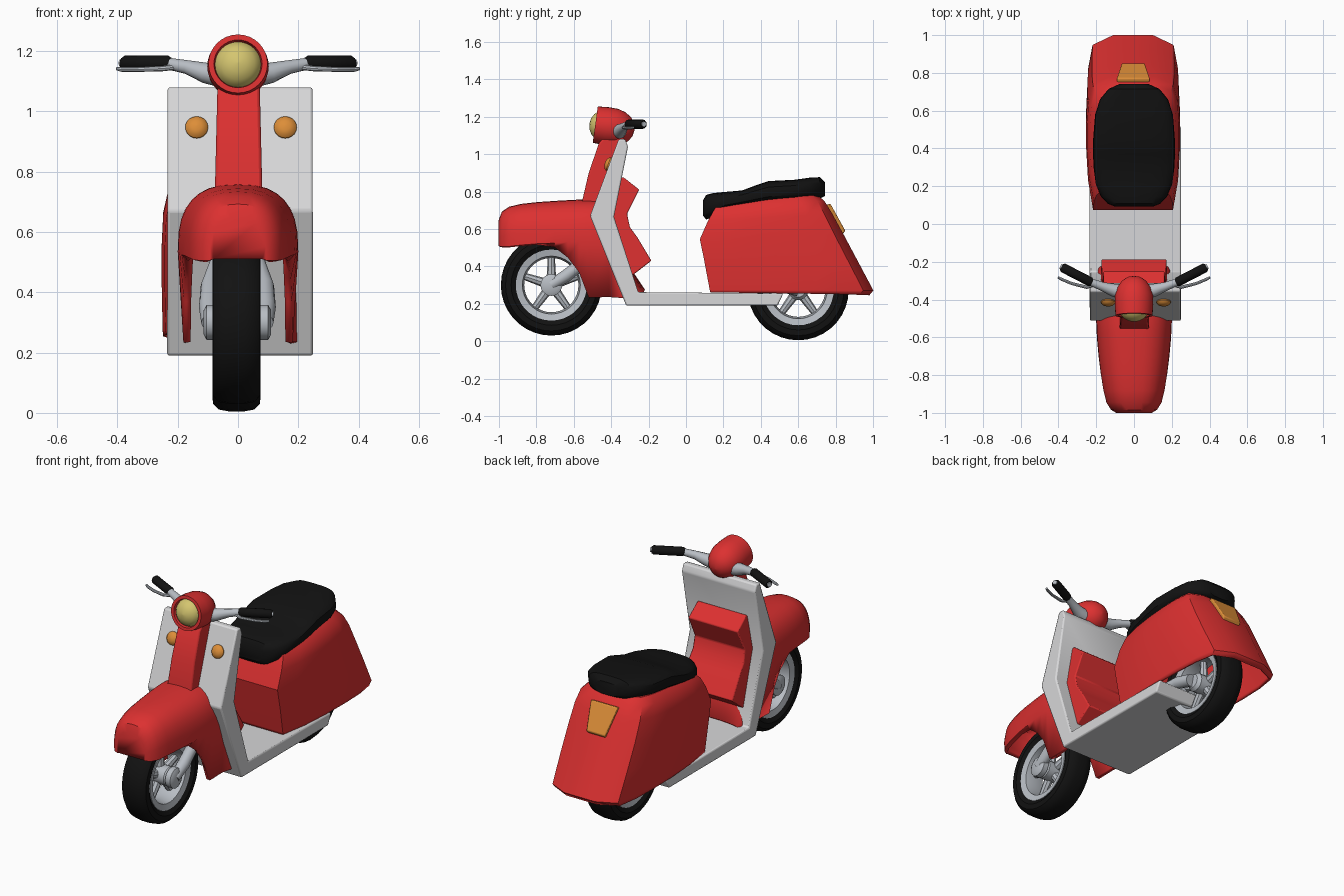
import bpy, bmesh, math
from mathutils import Vector, Matrix


def material(name, rgb):
    m = bpy.data.materials.new(name)
    m.diffuse_color = (*rgb, 1)
    return m


RED = material("red paint", (0.72, 0.03, 0.03))
PALE = material("pale grey paint", (0.68, 0.68, 0.69))
METAL = material("grey metal", (0.48, 0.51, 0.55))
BLACK = material("black rubber", (0.006, 0.006, 0.006))
AMBER = material("amber lens", (0.72, 0.27, 0.04))
GLASS = material("lamp glass", (0.66, 0.56, 0.16))


def loft(name, rings, mat, closed=True, caps=(True, True), loop=False, bevel=0, shell=0):
    """Skin a list of equal-length rings of points."""
    bm = bmesh.new()
    rows = [[bm.verts.new(p) for p in r] for r in rings]
    n = len(rows[0])
    for i in range(len(rows) if loop else len(rows) - 1):
        a, b = rows[i], rows[(i + 1) % len(rows)]
        for j in range(n if closed else n - 1):
            k = (j + 1) % n
            bm.faces.new((a[j], a[k], b[k], b[j]))
    if not loop:
        for flag, r in zip(caps, (rows[0], rows[-1])):
            if flag:
                bm.faces.new(r)
    bmesh.ops.recalc_face_normals(bm, faces=bm.faces)
    me = bpy.data.meshes.new(name)
    bm.to_mesh(me)
    bm.free()
    me.materials.append(mat)
    ob = bpy.data.objects.new(name, me)
    bpy.context.collection.objects.link(ob)
    if shell:
        s = ob.modifiers.new("shell", 'SOLIDIFY')
        s.thickness, s.offset = shell, 0
    if bevel:
        b = ob.modifiers.new("bevel", 'BEVEL')
        b.width, b.segments, b.limit_method = bevel, 2, 'ANGLE'
    return ob


def prism(name, profile, w0, w1, mat, cx=0, bevel=0):
    """Side profile (y, z) given thickness in x; half-width runs w0 (low) to w1 (high)."""
    lo, hi = min(p[1] for p in profile), max(p[1] for p in profile)
    half = lambda z: w0 + (w1 - w0) * (z - lo) / (hi - lo)
    rings = [[(cx + s * half(z), y, z) for y, z in profile] for s in (-1, 1)]
    return loft(name, rings, mat, bevel=bevel)


def lathe(name, profile, origin, axis, mat, n=32, loop=False):
    """Revolve (radius, distance) pairs about an axis."""
    rot = Vector(axis).to_track_quat('Z', 'Y').to_matrix()
    rings = [[Vector(origin) + rot @ Vector((r * math.cos(2 * math.pi * i / n),
                                             r * math.sin(2 * math.pi * i / n), d))
              for i in range(n)] for r, d in profile]
    return loft(name, rings, mat, loop=loop)


def tube(name, pts, radii, mat, n=12):
    pts = [Vector(p) for p in pts]
    rings = []
    for i, p in enumerate(pts):
        d = pts[min(i + 1, len(pts) - 1)] - pts[max(i - 1, 0)]
        rot = d.to_track_quat('Z', 'Y').to_matrix()
        rings.append([p + rot @ Vector((radii[i] * math.cos(2 * math.pi * k / n),
                                        radii[i] * math.sin(2 * math.pi * k / n), 0)) for k in range(n)])
    return loft(name, rings, mat)


def power(v, e):
    return math.copysign(abs(v) ** e, v)


# Wheels: tyre, rim, five spokes and hub
def wheel(name, y, z):
    c = (-0.005, y, z)
    tyre = [(0.185, -0.06), (0.215, -0.08), (0.245, -0.078), (0.264, -0.058), (0.27, -0.025),
            (0.27, 0.025), (0.264, 0.058), (0.245, 0.078), (0.215, 0.08), (0.185, 0.06)]
    lathe(name + "_tyre", tyre, c, (1, 0, 0), BLACK, 36, True)
    rim = [(0.19, -0.068), (0.155, -0.06), (0.145, 0), (0.155, 0.06), (0.19, 0.068)]
    lathe(name + "_rim", rim, c, (1, 0, 0), METAL, 36, True)
    lathe(name + "_hub", [(0.04, -0.08), (0.055, -0.06), (0.055, 0.06), (0.04, 0.08)], c, (1, 0, 0), METAL, 20)
    for i in range(5):
        a = 2 * math.pi * i / 5 + math.pi / 2
        d = Vector((0, math.cos(a), math.sin(a)))
        tube(name + "_spoke", [Vector(c) + d * 0.03, Vector(c) + d * 0.165], [0.026, 0.018], METAL, 8)


FY, FZ, RY, RZ = -0.72, 0.30, 0.60, 0.275
wheel("front_wheel", FY, FZ)
wheel("rear_wheel", RY, RZ)

# Fork and swing arms beside the wheels
for s in (-1, 1):
    x = s * 0.09 - 0.002
    tube("fork_arm", [(x, FY, FZ), (x * 1.04, -0.64, 0.35), (x, -0.55, 0.42), (x * 0.8, -0.44, 0.50)],
         [0.03, 0.034, 0.032, 0.02], METAL)
    lathe("fork_hub", [(0.058, -0.02), (0.058, 0.012), (0.04, 0.022)], (x, FY, FZ), (s, 0, 0), METAL, 20)
    tube("swing_arm", [(x, RY, RZ), (x * 1.1, 0.5, 0.30), (x * 1.1, 0.3, 0.30)],
         [0.035, 0.035, 0.04], METAL)

# Leg shield and floor in one bent section
shield = [(-0.36, 1.08), (-0.513, 0.67), (-0.32, 0.19), (0.49, 0.19), (0.52, 0.255),
          (-0.255, 0.262), (-0.385, 0.665), (-0.31, 1.04), (-0.325, 1.08)]
prism("leg_shield_and_floor", shield, 0.242, 0.240, PALE, cx=0.007, bevel=0.008)

# Moulded panel on the rider's side of the shield
panel = [(-0.35, 0.87), (-0.335, 0.877), (-0.25, 0.81), (-0.315, 0.68), (-0.30, 0.61), (-0.26, 0.555),
         (-0.185, 0.43), (-0.295, 0.345), (-0.34, 0.36), (-0.42, 0.665)]
prism("inner_panel", panel, 0.175, 0.16, RED, bevel=0.006)

# Steering column cover
column = [(-0.44, 1.09), (-0.465, 1.06), (-0.52, 0.90), (-0.555, 0.75), (-0.56, 0.68),
          (-0.46, 0.68), (-0.37, 0.90), (-0.33, 1.09)]
prism("steering_column", column, 0.08, 0.07, RED, cx=0.002, bevel=0.01)

# Front mudguard: arch sections with straight skirts (y, half-width, top, bottom)
stations = [(-0.99, 0.09, 0.645, 0.513), (-0.975, 0.115, 0.685, 0.513), (-0.94, 0.137, 0.708, 0.515),
            (-0.88, 0.152, 0.722, 0.522), (-0.79, 0.166, 0.732, 0.528), (-0.70, 0.176, 0.738, 0.51),
            (-0.63, 0.182, 0.742, 0.45), (-0.57, 0.186, 0.745, 0.37), (-0.52, 0.188, 0.746, 0.235),
            (-0.41, 0.188, 0.742, 0.238), (-0.33, 0.186, 0.42, 0.24), (-0.23, 0.18, 0.27, 0.245)]
rings = []
for y, w, top, bot in stations:
    base = max(bot, top - 0.21)
    arch = []
    for i in range(17):
        a = math.pi * i / 16
        arch.append((w * power(math.cos(a), 0.75), y, base + (top - base) * power(math.sin(a), 0.75)))
    rings.append([(w * 0.9, y, bot - 0.001)] + arch + [(-w * 0.9, y, bot - 0.001)])
loft("front_mudguard", rings, RED, closed=False, caps=(True, False), shell=0.024)

# Rear body: plan outlines stacked by height (z front, z back, y front, y back, half-width, tail ratio)
levels = [(0.262, 0.25, 0.135, 0.975, 0.236, 0.42), (0.275, 0.272, 0.132, 0.995, 0.238, 0.42),
          (0.42, 0.42, 0.105, 0.915, 0.241, 0.44), (0.545, 0.57, 0.08, 0.835, 0.241, 0.48),
          (0.64, 0.68, 0.122, 0.775, 0.236, 0.5), (0.70, 0.745, 0.155, 0.735, 0.222, 0.52),
          (0.73, 0.775, 0.18, 0.70, 0.19, 0.5)]
outline = [(0.86, 0), (0.96, 0.2), (1, 0.42), (1, 0.62), (0.97, 0.8), (0.88, 0.94)]
rings = []
for zf, zb, yf, yb, w, tail in levels:
    half = [(w * r, t) for r, t in outline] + [(w * tail, 1)]
    full = half + [(-x, t) for x, t in reversed(half)]
    rings.append([(x - 0.005, yf + (yb - yf) * t, zf + (zb - zf) * t) for x, t in full])
loft("rear_body", rings, RED, caps=(False, True), shell=0.014)

# Saddle: rounded sections (y, half-width, bottom, top)
saddle = [(0.092, 0.10, 0.67, 0.755), (0.108, 0.14, 0.65, 0.782), (0.145, 0.175, 0.665, 0.792),
          (0.21, 0.202, 0.70, 0.798), (0.30, 0.214, 0.72, 0.806), (0.37, 0.217, 0.73, 0.832),
          (0.44, 0.217, 0.74, 0.856), (0.58, 0.206, 0.752, 0.863), (0.66, 0.18, 0.76, 0.874),
          (0.715, 0.135, 0.762, 0.877), (0.742, 0.075, 0.775, 0.85)]
rings = []
for y, w, bot, top in saddle:
    ang = [2 * math.pi * i / 24 for i in range(24)]
    rings.append([(w * power(math.cos(a), 0.6), y,
                   (bot + top) / 2 + (top - bot) / 2 * power(math.sin(a), 0.6)) for a in ang])
loft("seat", rings, BLACK)

# Tail lamp: tapered slab on the sloping tail
lamp = [(0.72, 0.70), (0.75, 0.728), (0.772, 0.735), (0.852, 0.59), (0.838, 0.572), (0.80, 0.59)]
prism("tail_lamp", lamp, 0.058, 0.088, AMBER, cx=-0.004, bevel=0.006)

# Headlamp housing and glass, tipped slightly upward
face, back = (0, -0.485, 1.158), (0, 1, -0.14)
lathe("headlamp_housing", [(0.076, 0.02), (0.08, 0), (0.098, 0), (0.102, 0.06), (0.1, 0.11), (0.088, 0.15),
                           (0.065, 0.185), (0.035, 0.205), (0.001, 0.212)], face, back, RED)
lathe("headlamp_glass", [(0.001, -0.032), (0.03, -0.027), (0.055, -0.013), (0.07, 0.004), (0.077, 0.022)],
      face, back, GLASS)

for s in (-1, 1):
    # Handlebar, grip and brake lever
    tube("handlebar", [(s * 0.05, -0.36, 1.12), (s * 0.11, -0.35, 1.128), (s * 0.17, -0.33, 1.147),
                       (s * 0.24, -0.303, 1.16)], [0.042, 0.034, 0.023, 0.019], METAL)
    tube("grip", [(s * 0.222, -0.311, 1.16), (s * 0.232, -0.306, 1.16), (s * 0.375, -0.232, 1.16),
                  (s * 0.384, -0.227, 1.16)], [0.018, 0.025, 0.025, 0.018], BLACK)
    tube("grip_cap", [(s * 0.375, -0.232, 1.16), (s * 0.39, -0.224, 1.16)], [0.015, 0.013], METAL)
    tube("brake_lever", [(s * 0.20, -0.32, 1.148), (s * 0.25, -0.335, 1.142), (s * 0.33, -0.315, 1.139),
                         (s * 0.385, -0.292, 1.139), (s * 0.402, -0.282, 1.142)],
         [0.009, 0.009, 0.008, 0.008, 0.006], METAL, 8)
    # Turn signals on the shield
    x = 0.01 + s * 0.147
    lathe("turn_signal", [(0.037, -0.01), (0.038, 0.008), (0.03, 0.019), (0.016, 0.025), (0.001, 0.027)],
          (x, -0.408, 0.945), (0, -0.94, 0.35), AMBER, 20)

# Smooth shading with crisp edges
bpy.ops.object.select_all(action='SELECT')
bpy.context.view_layer.objects.active = bpy.context.selected_objects[0]
bpy.ops.object.shade_smooth_by_angle(angle=math.radians(35))
